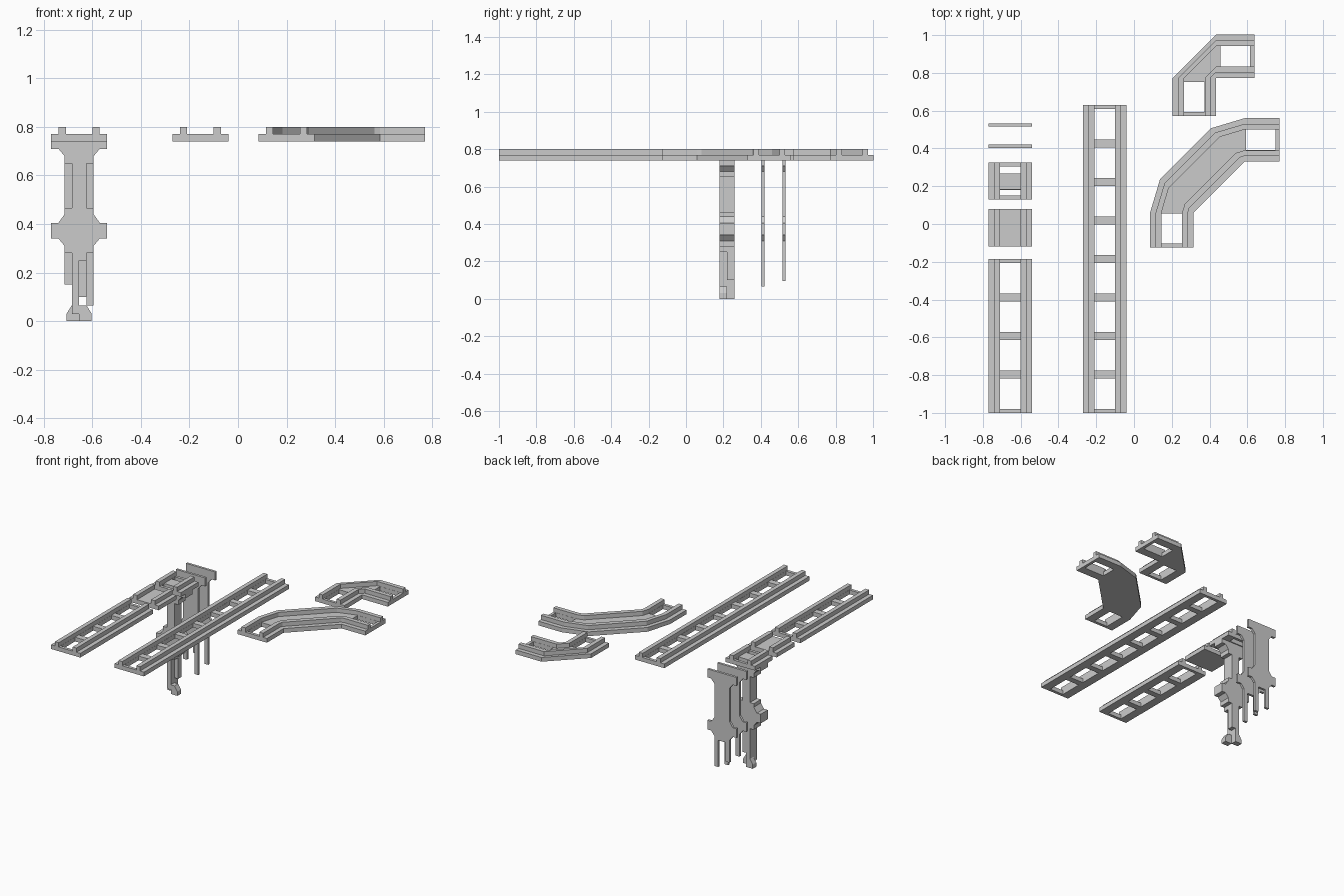
import bpy, bmesh

if "Cube" in bpy.data.objects:
    bpy.data.objects.remove(bpy.data.objects["Cube"])

ZB, ZM, ZT = 0.74, 0.77, 0.80        # plate bottom, plate top, rail top


def finish(name, bm):
    bmesh.ops.remove_doubles(bm, verts=bm.verts, dist=1e-5)
    bmesh.ops.dissolve_degenerate(bm, edges=bm.edges, dist=1e-5)
    bmesh.ops.recalc_face_normals(bm, faces=bm.faces)
    me = bpy.data.meshes.new(name)
    bm.to_mesh(me)
    bm.free()
    ob = bpy.data.objects.new(name, me)
    bpy.context.collection.objects.link(ob)
    return ob


def add_box(bm, x0, x1, y0, y1, z0, z1):
    vs = bmesh.ops.create_cube(bm, size=1)["verts"]
    for v in vs:
        v.co = (x1 if v.co.x > 0 else x0, y1 if v.co.y > 0 else y0, z1 if v.co.z > 0 else z0)


def add_prism(bm, pts, y0, y1):
    """Extrude an x-z outline along y."""
    a = [bm.verts.new((x, y0, z)) for x, z in pts]
    b = [bm.verts.new((x, y1, z)) for x, z in pts]
    bm.faces.new(a)
    bm.faces.new(b)
    for i in range(len(a)):
        j = (i + 1) % len(a)
        bm.faces.new((a[i], a[j], b[j], b[i]))


def track(name, stations, holes, w=0.23):
    """Loft the two-rail section through (x, y, dx, dy) stations, then cut openings."""
    prof = [(0, ZB), (w, ZB), (w, ZM), (w - .03, ZM), (w - .03, ZT), (w - .06, ZT),
            (w - .06, ZM), (.06, ZM), (.06, ZT), (.03, ZT), (.03, ZM), (0, ZM)]
    bm = bmesh.new()
    rings = [[bm.verts.new((x + dx * r, y + dy * r, z)) for r, z in prof]
             for x, y, dx, dy in stations]
    bm.faces.new(rings[0])
    bm.faces.new(rings[-1])
    n = len(prof)
    for a, b in zip(rings, rings[1:]):
        for i in range(n):
            j = (i + 1) % n
            bm.faces.new((a[i], a[j], b[j], b[i]))
    ob = finish(name, bm)
    if holes:
        cb = bmesh.new()
        for x0, x1, y0, y1 in holes:
            add_box(cb, x0, x1, y0, y1, ZB - .05, ZT - .01)
        cut = finish("cutter", cb)
        cut.hide_render = True
        m = ob.modifiers.new("openings", "BOOLEAN")
        m.operation, m.solver, m.object = "DIFFERENCE", "EXACT", cut
        bpy.context.view_layer.objects.active = ob
        bpy.ops.object.modifier_apply(modifier=m.name)
        bpy.data.objects.remove(cut)
    return ob


def straight(name, x, y0, y1, gaps):
    track(name, [(x, y0, 1, 0), (x, y1, 1, 0)],
          [(x + .061, x + .169, a, b) for a, b in gaps])


# straight tracks
P = 0.2037
gap = lambda k: (-1 + P * k + .0215, -1 + P * (k + 1) - .0215)
straight("short_straight_track", -.77, -1, -1 + 4 * P, [gap(k) for k in range(4)])
straight("long_straight_track", -.27, -1, -1 + 8 * P, [gap(k) for k in range(8)])
straight("solid_track", -.77, -.12, .08, [])
straight("pillar_top_track", -.77, .13, .325, [(.15, .183), (.267, .305)])

# curved tracks: stations fan around the inner corners
x, y = .435, .773
track("tight_curve_track",
      [(x, .573, -1, 0), (x, y, -1, 0), (x, y, 0, 1), (.637, y, 0, 1)],
      [(x - .169, x - .061, .593, .752), (.457, .615, y + .061, y + .169)])
ax, ay, bx, by, d = .315, .06, .585, .33, .77
track("wide_curve_track",
      [(ax, -.125, -1, 0), (ax, ay, -1, 0), (ax, ay, -d, d),
       (bx, by, -d, d), (bx, by, 0, 1), (.77, by, 0, 1)],
      [(ax - .169, ax - .061, -.104, .055), (.592, .75, by + .061, by + .169)])

# pillar
CX = -.655
head = [(.115, .71), (.085, .71), (.06, .68)]
wing = [(.06, .44), (.085, .405), (.115, .405), (.115, .34), (.085, .34), (.06, .31)]


def mirrored(half):
    return [(CX + a, z) for a, z in half] + [(CX - a, z) for a, z in reversed(half)]


bm = bmesh.new()
half = ([(.115, ZB)] + head + [(.06, .65), (.03, .65), (.03, .465), (.06, .465)]
        + wing + [(.06, .28), (.03, .28), (.03, .25)])
add_prism(bm, mirrored(half), .18, .26)
finish("pillar", bm)

# split lower end of the pillar with its two hooked feet
bm = bmesh.new()
add_box(bm, CX - .03, CX, .18, .26, .03, .25)
add_box(bm, CX, CX + .03, .22, .26, .10, .25)
for s, y0 in ((1, .18), (-1, .22)):
    add_prism(bm, [(CX + s * a, z) for a, z in
                   ((0, 0), (.052, 0), (.052, .03), (.03, .065), (0, .065))], y0, y0 + .04)
finish("pillar_feet", bm)

# thin slotted support plates
for name, y0, low in (("inner_support_plate", .403, .065), ("outer_support_plate", .515, .095)):
    bm = bmesh.new()
    right = [(.115, ZM)] + head + wing
    slot = [(.06, low), (.03, low), (.03, .285), (-.03, .285), (-.03, .15), (-.06, .15)]
    pts = ([(CX + a, z) for a, z in right + slot]
           + [(CX - a, z) for a, z in reversed(right)])
    add_prism(bm, pts, y0, y0 + .017)
    finish(name, bm)
